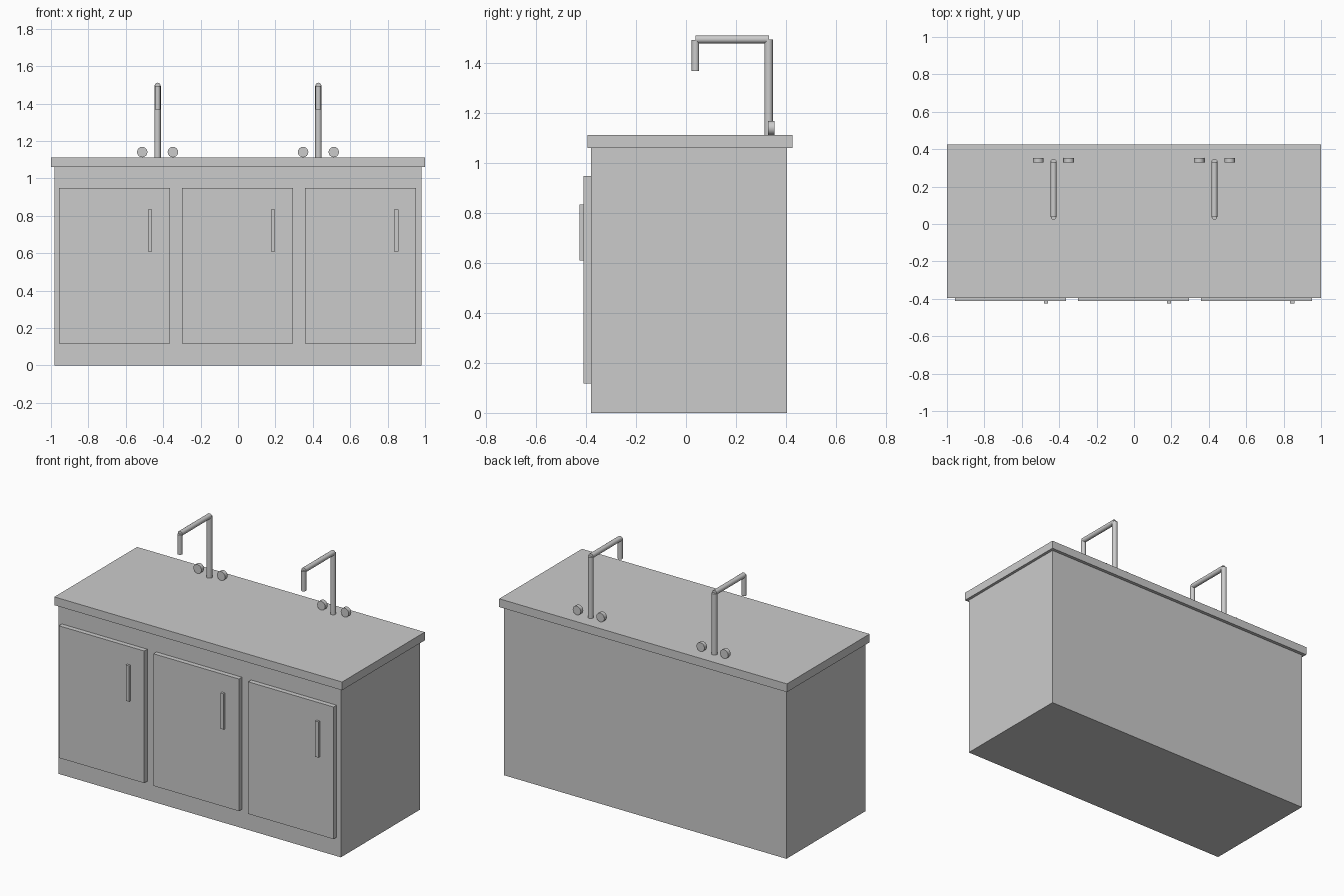
import bpy
from math import pi

if "Cube" in bpy.data.objects:
    bpy.data.objects.remove(bpy.data.objects["Cube"])


def box(name, x0, x1, y0, y1, z0, z1):
    bpy.ops.mesh.primitive_cube_add(
        size=1, location=((x0 + x1) / 2, (y0 + y1) / 2, (z0 + z1) / 2))
    ob = bpy.context.object
    ob.name = name
    ob.scale = (x1 - x0, y1 - y0, z1 - z0)
    bpy.ops.object.transform_apply(location=False, rotation=False, scale=True)
    return ob


def rod(name, x, y, z, radius, length, along_y=False, sides=16):
    bpy.ops.mesh.primitive_cylinder_add(
        vertices=sides, radius=radius, depth=length, location=(x, y, z),
        rotation=(pi / 2 if along_y else 0, 0, 0))
    ob = bpy.context.object
    ob.name = name
    bpy.ops.object.shade_smooth_by_angle()
    return ob


# Cabinet and worktop
box("cabinet_body", -0.982, 0.982, -0.381, 0.405, 0, 1.06)
box("countertop", -1, 1, -0.395, 0.426, 1.06, 1.112)

# Three doors, each with an upright handle on its right half
for i, side in enumerate(("left", "middle", "right")):
    cx = -0.003 + (i - 1) * 0.658
    box(f"door_{side}", cx - 0.297, cx + 0.297, -0.411, -0.381, 0.118, 0.948)
    hx = cx + 0.191
    box(f"door_handle_{side}", hx - 0.011, hx + 0.011, -0.426, -0.411, 0.61, 0.835)

# Two taps with a pair of round knobs each
for side, x in (("left", -0.43), ("right", 0.43)):
    rod(f"tap_riser_{side}", x, 0.331, 1.303, 0.017, 0.384)
    rod(f"tap_arm_{side}", x, 0.185, 1.496, 0.016, 0.293, along_y=True)
    rod(f"tap_spout_{side}", x, 0.038, 1.432, 0.015, 0.124)
    for label, dx in (("a", -0.082), ("b", 0.082)):
        rod(f"tap_knob_{side}_{label}", x + dx, 0.341, 1.141, 0.028, 0.025, along_y=True)
